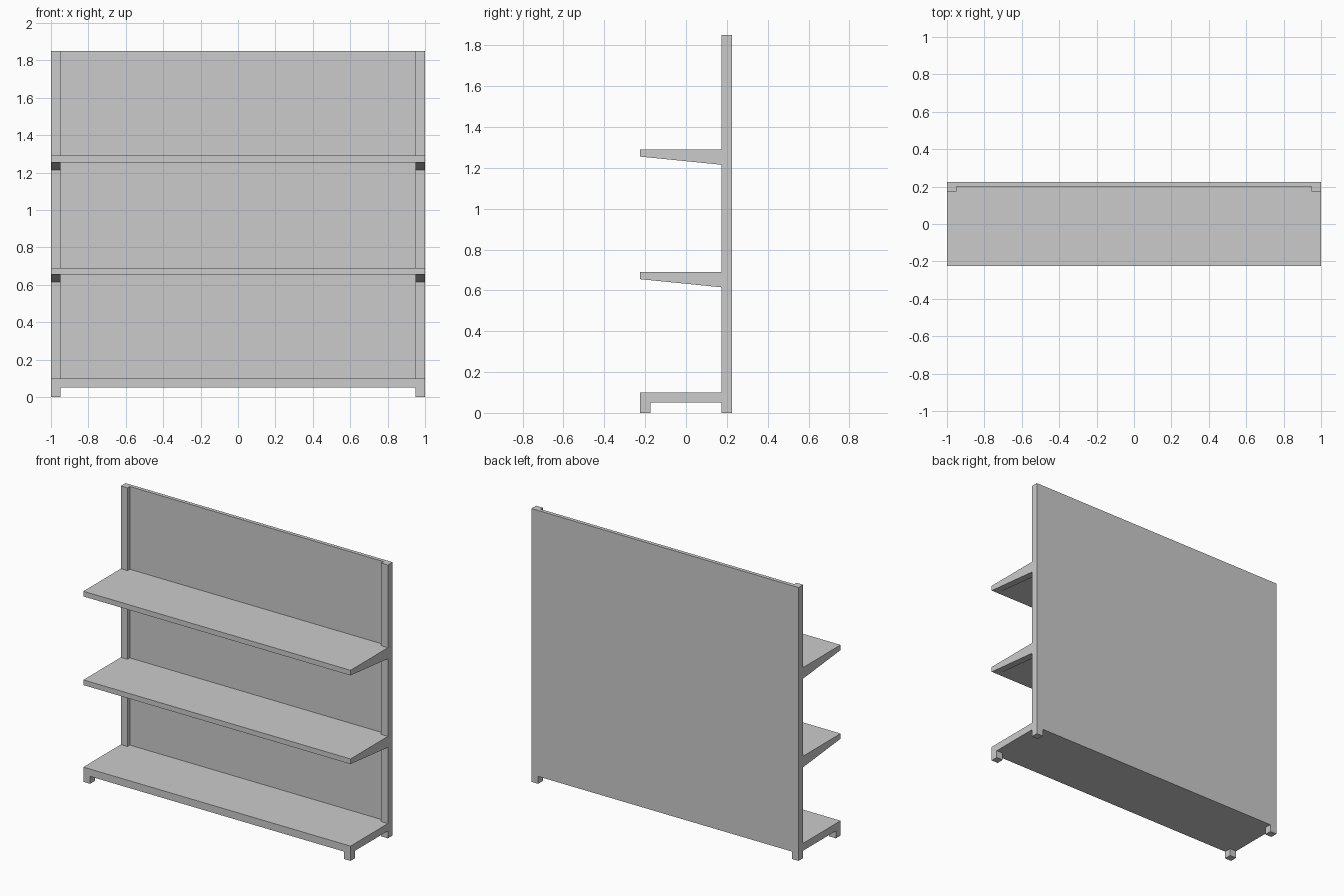
import bpy, bmesh
from mathutils import Vector

if "Cube" in bpy.data.objects:
    bpy.data.objects.remove(bpy.data.objects["Cube"])

HALF_W, FRONT, BACK = 1.0, -0.225, 0.225
POST = 0.05                      # square section of posts and feet
INNER = HALF_W - POST
POST_Y = BACK - POST             # front face of the posts
PANEL_Y = 0.20                   # front face of the back panel
HEIGHT = 1.85
BOARD = 0.035


def prism(name, profile, depth):
    """Extrude a closed planar outline along the depth vector."""
    bm = bmesh.new()
    face = bm.faces.new([bm.verts.new(p) for p in profile])
    ext = bmesh.ops.extrude_face_region(bm, geom=[face])
    moved = [v for v in ext["geom"] if isinstance(v, bmesh.types.BMVert)]
    bmesh.ops.translate(bm, verts=moved, vec=Vector(depth))
    bmesh.ops.recalc_face_normals(bm, faces=bm.faces)
    mesh = bpy.data.meshes.new(name)
    bm.to_mesh(mesh)
    bm.free()
    obj = bpy.data.objects.new(name, mesh)
    bpy.context.collection.objects.link(obj)
    return obj


def box(name, x0, x1, y0, y1, z0, z1):
    outline = [(x0, y0, z0), (x1, y0, z0), (x1, y1, z0), (x0, y1, z0)]
    return prism(name, outline, (0, 0, z1 - z0))


def board(name, z0, z1):
    """Full-width board, notched at the back corners around the posts."""
    half = [(HALF_W, FRONT), (HALF_W, POST_Y), (INNER, POST_Y), (INNER, PANEL_Y)]
    outline = half + [(-x, y) for x, y in reversed(half)]
    return prism(name, [(x, y, z0) for x, y in outline], (0, 0, z1 - z0))


# Back panel between the posts
box("back_panel", -INNER, INNER, PANEL_Y, BACK, 0.05, HEIGHT)

# Base deck
board("base_deck", 0.05, 0.10)

# Upper shelves
shelf_tops = {"middle": 0.69, "upper": 1.29}
for level, top in shelf_tops.items():
    board(f"{level}_shelf", top - BOARD, top)

for side, x0 in (("left", -HALF_W), ("right", INNER)):
    # Upright post, reaching the floor as the rear foot
    box(f"{side}_post", x0, x0 + POST, POST_Y, BACK, 0, HEIGHT)
    # Front foot
    box(f"{side}_front_foot", x0, x0 + POST, FRONT, FRONT + POST, 0, 0.05)
    # Tapered brackets below the shelves
    for level, top in shelf_tops.items():
        z = top - BOARD
        wedge = [(x0, FRONT, z), (x0, POST_Y, z), (x0, POST_Y, z - 0.04)]
        prism(f"{side}_{level}_bracket", wedge, (POST, 0, 0))
